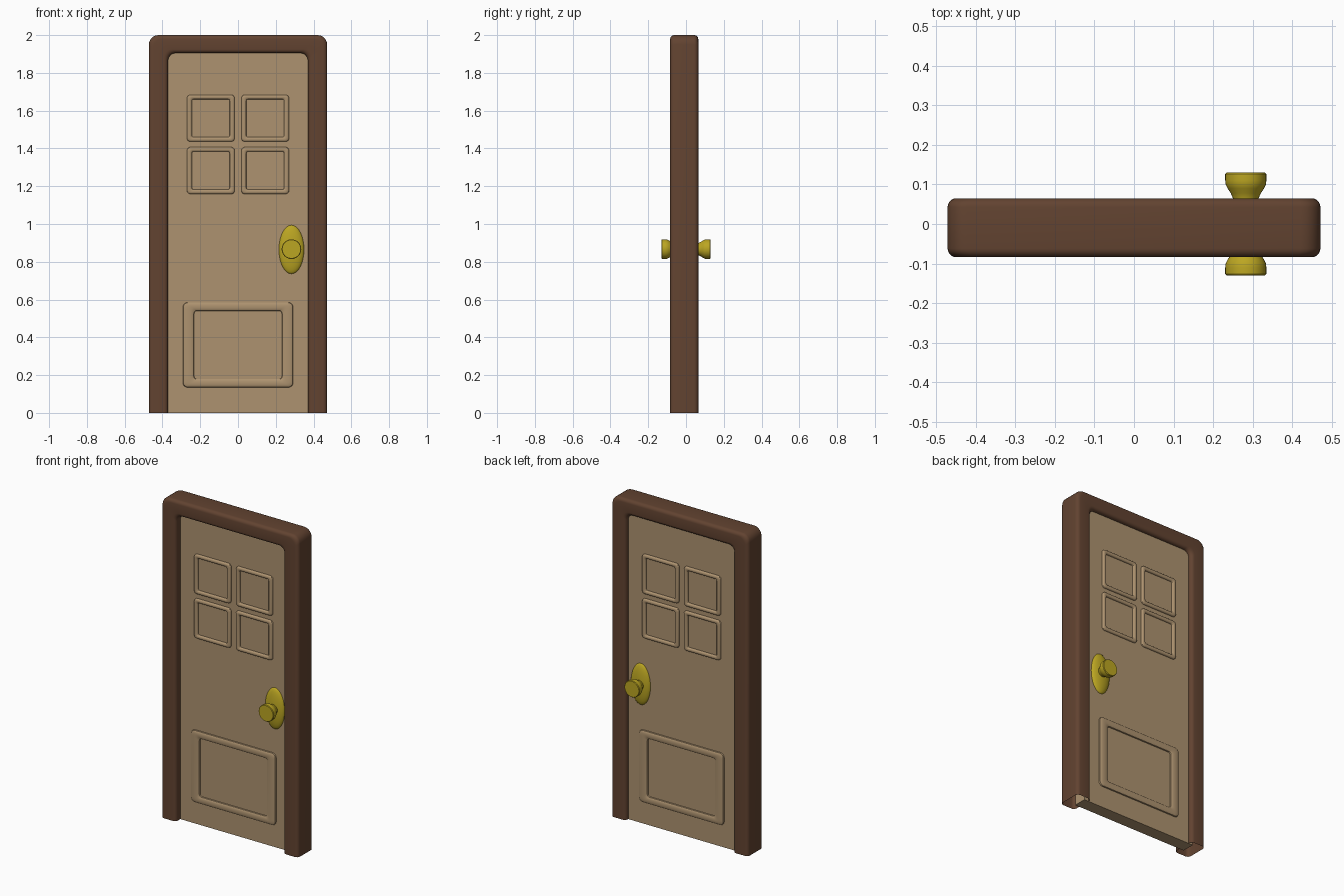
import bpy, bmesh, math

if "Cube" in bpy.data.objects:
    bpy.data.objects.remove(bpy.data.objects["Cube"])


def material(name, rgb):
    m = bpy.data.materials.new(name)
    m.diffuse_color = (*rgb, 1)
    m.use_nodes = True
    m.node_tree.nodes["Principled BSDF"].inputs["Base Color"].default_value = m.diffuse_color
    return m


BROWN = material("dark_wood", (0.122, 0.056, 0.030))
TAN = material("light_wood", (0.42, 0.29, 0.16))
GOLD = material("brass", (0.50, 0.38, 0.016))
DOOR_Y = 0.04      # half thickness of the door leaf


def finish(bm, name, mat, angle=35):
    bmesh.ops.recalc_face_normals(bm, faces=bm.faces[:])
    me = bpy.data.meshes.new(name)
    bm.to_mesh(me)
    bm.free()
    ob = bpy.data.objects.new(name, me)
    bpy.context.collection.objects.link(ob)
    me.materials.append(mat)
    bpy.ops.object.select_all(action='DESELECT')
    ob.select_set(True)
    bpy.context.view_layer.objects.active = ob
    bpy.ops.object.shade_smooth_by_angle(angle=math.radians(angle))
    return ob


def arc(cx, cz, r, a0, a1, n=5):
    return [(cx + r * math.cos(math.radians(a0 + (a1 - a0) * i / n)),
             cz + r * math.sin(math.radians(a0 + (a1 - a0) * i / n))) for i in range(n + 1)]


def arch(w, h, r):
    # open path: up the left side, over the top, down the right
    return [(-w, 0)] + arc(-w + r, h - r, r, 180, 90) + arc(w - r, h - r, r, 90, 0) + [(w, 0)]


def rounded_rect(x0, x1, z0, z1, r):
    return (arc(x0 + r, z0 + r, r, 180, 270) + arc(x1 - r, z0 + r, r, 270, 360)
            + arc(x1 - r, z1 - r, r, 0, 90) + arc(x0 + r, z1 - r, r, 90, 180))


def sweep(name, inner, outer, section, closed, mat):
    # section points are (fraction from inner to outer path, y)
    bm = bmesh.new()
    rings = [[bm.verts.new((a[0] + (b[0] - a[0]) * u, y, a[1] + (b[1] - a[1]) * u))
              for u, y in section] for a, b in zip(inner, outer)]
    n, k = len(rings), len(section)
    for i in range(n if closed else n - 1):
        p, q = rings[i], rings[(i + 1) % n]
        for j in range(k):
            bm.faces.new((p[j], p[(j + 1) % k], q[(j + 1) % k], q[j]))
    return finish(bm, name, mat)


def lathe(name, profile, cx, cz, sx, sz, side, mat, seg=32):
    # profile points are (radius, distance from the centre plane), last one is capped
    bm = bmesh.new()
    rings = [[bm.verts.new((cx + sx * r * math.cos(2 * math.pi * i / seg), side * y,
                            cz + sz * r * math.sin(2 * math.pi * i / seg)))
              for i in range(seg)] for r, y in profile]
    for p, q in zip(rings, rings[1:]):
        for i in range(seg):
            bm.faces.new((p[i], p[(i + 1) % seg], q[(i + 1) % seg], q[i]))
    bm.faces.new(rings[0])
    bm.faces.new(rings[-1])
    return finish(bm, name, mat)


# Surrounding frame: hollow, open at the foot of both posts
w, r = 0.102, 0.022
section = [(x / w, y) for x, y in
           arc(r, -0.084 + r, r, 180, 270) + arc(w - r, -0.084 + r, r, 270, 360)
           + arc(w - r, 0.065 - r, r, 0, 90) + arc(r, 0.065 - r, r, 90, 180)]
sweep("door_frame", arch(0.37, 1.905, 0.04), arch(0.472, 2.0, 0.05), section, False, BROWN)

# Door leaf, its edges tucked into the hollow frame
bm = bmesh.new()
bmesh.ops.create_cube(bm, size=1)
for v in bm.verts:
    v.co = (v.co.x * 0.80, v.co.y * 2 * DOOR_Y, (v.co.z + 0.5) * 1.94)
finish(bm, "door_leaf", TAN)

for side, face in ((-1, "front"), (1, "back")):
    # Rounded trim profile, rooted inside the leaf
    base, h = DOOR_Y - 0.005, 0.013
    trim = [(0, side * base)]
    trim += [(0.5 - 0.5 * math.cos(math.pi * i / 8),
              side * (DOOR_Y + h * math.sin(math.pi * i / 8) ** 0.6)) for i in range(9)]
    trim += [(1, side * base)]

    # Four small square panels
    for cx in (-0.144, 0.144):
        for cz in (1.56, 1.283):
            sweep(face + "_small_panel_trim",
                  rounded_rect(cx - 0.1, cx + 0.1, cz - 0.1, cz + 0.1, 0.01),
                  rounded_rect(cx - 0.126, cx + 0.126, cz - 0.124, cz + 0.124, 0.018),
                  trim, True, TAN)

    # Large lower panel
    sweep(face + "_lower_panel_trim", rounded_rect(-0.232, 0.232, 0.18, 0.54, 0.015),
          rounded_rect(-0.292, 0.292, 0.135, 0.585, 0.025), trim, True, TAN)

    # Oval domed plate and flared knob
    dome = [(math.cos(t * math.pi / 16), DOOR_Y - 0.002 + 0.026 * math.sin(t * math.pi / 16))
            for t in range(8)]
    lathe(face + "_knob_plate", dome, 0.283, 0.865, 0.067, 0.13, side, GOLD)
    knob = [(0.03, 0.045), (0.032, 0.064), (0.038, 0.078), (0.046, 0.09), (0.051, 0.1),
            (0.052, 0.11), (0.052, 0.126), (0.049, 0.13)]
    lathe(face + "_knob", knob, 0.283, 0.867, 1, 1, side, GOLD)
